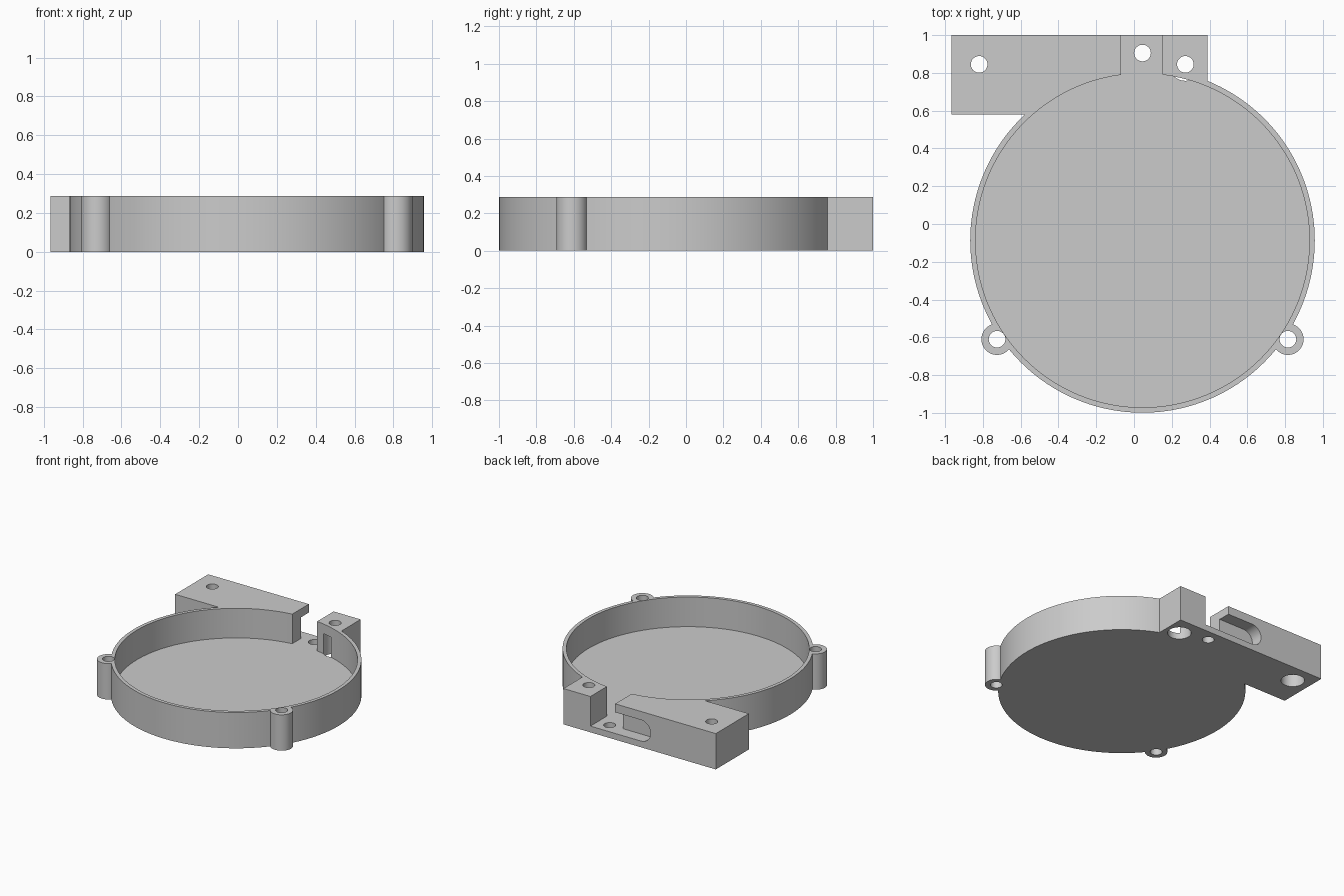
import bpy
import math
from math import pi

cube = bpy.data.objects.get("Cube")
if cube:
    bpy.data.objects.remove(cube, do_unlink=True)

HEIGHT, FLOOR = 0.288, 0.05
CX, CY = 0.045, -0.087          # centre of the round tray
OVER = 0.1                      # cutter overshoot

grey = bpy.data.materials.new("plain grey")
grey.use_nodes = True
colour = (0.6, 0.6, 0.6, 1)
grey.diffuse_color = colour
grey.node_tree.nodes["Principled BSDF"].inputs["Base Color"].default_value = colour


def cylinder(name, x, y, r, z0, z1, sides=48):
    bpy.ops.mesh.primitive_cylinder_add(vertices=sides, radius=r, depth=z1 - z0,
                                        location=(x, y, (z0 + z1) / 2))
    ob = bpy.context.object
    ob.name = name
    return ob


def box(name, x0, x1, y0, y1, z0, z1):
    bpy.ops.mesh.primitive_cube_add(size=1, location=((x0 + x1) / 2, (y0 + y1) / 2, (z0 + z1) / 2))
    ob = bpy.context.object
    ob.name = name
    ob.scale = (x1 - x0, y1 - y0, z1 - z0)
    bpy.ops.object.transform_apply(location=False, rotation=False, scale=True)
    return ob


def prism_xz(name, outline, y0, y1):
    """Extrude an outline in the xz plane along y."""
    n = len(outline)
    verts = [(x, y, z) for y in (y0, y1) for x, z in outline]
    faces = [list(range(n)), list(range(2 * n - 1, n - 1, -1))]
    faces += [[i, i + n, (i + 1) % n + n, (i + 1) % n] for i in range(n)]
    mesh = bpy.data.meshes.new(name)
    mesh.from_pydata(verts, [], faces)
    ob = bpy.data.objects.new(name, mesh)
    bpy.context.collection.objects.link(ob)
    bpy.context.view_layer.objects.active = ob
    ob.select_set(True)
    bpy.ops.object.mode_set(mode='EDIT')
    bpy.ops.mesh.select_all(action='SELECT')
    bpy.ops.mesh.normals_make_consistent(inside=False)
    bpy.ops.object.mode_set(mode='OBJECT')
    return ob


def combine(target, tool, operation):
    """Apply a boolean and remove the tool."""
    mod = target.modifiers.new(operation, 'BOOLEAN')
    mod.operation = operation
    mod.solver = 'EXACT'
    mod.object = tool
    bpy.ops.object.select_all(action='DESELECT')
    bpy.context.view_layer.objects.active = target
    target.select_set(True)
    bpy.ops.object.modifier_apply(modifier=mod.name)
    bpy.data.objects.remove(tool, do_unlink=True)


# Round tray body with the mounting block along its back
body = cylinder("tray_housing", CX, CY, 0.912, 0, HEIGHT, 160)
combine(body, box("right_block", -0.965, CX, 0.58, 1.0, 0, HEIGHT), 'UNION')
combine(body, box("left_block", CX - 0.1, 0.39, 0.6, 1.0, 0, HEIGHT), 'UNION')

# Screw bosses at the front
boss_points = [(CX + side * 0.77, -0.61) for side in (-1, 1)]
for x, y in boss_points:
    combine(body, cylinder("boss", x, y, 0.083, 0, HEIGHT), 'UNION')

# Round cavity and the cable slot through the back
combine(body, cylinder("cavity", CX, CY, 0.884, FLOOR, HEIGHT + OVER, 160), 'DIFFERENCE')
combine(body, box("slot", -0.07, 0.15, 0.7, 1 + OVER, FLOOR, HEIGHT + OVER), 'DIFFERENCE')

# Round-ended pocket under the lip beside the slot
r = 0.085
arc = [pi / 2 + pi * i / 20 for i in range(21)]
outline = [(-0.30 + r * math.cos(a), FLOOR + r + r * math.sin(a)) for a in arc]
outline += [(0.0, FLOOR), (0.0, FLOOR + 2 * r)]
combine(body, prism_xz("pocket", outline, 0.9, 1 + OVER), 'DIFFERENCE')

# Screw holes, with wide counterbores from below in the block
block_holes = [(-0.82, 0.845), (0.272, 0.845)]
for x, y in boss_points + block_holes + [(CX, 0.905)]:
    combine(body, cylinder("hole", x, y, 0.044, -OVER, HEIGHT + OVER, 32), 'DIFFERENCE')
for x, y in block_holes:
    combine(body, cylinder("counterbore", x, y, 0.087, -OVER, 0.21), 'DIFFERENCE')

# Finish
body.data.materials.clear()
body.data.materials.append(grey)
for poly in body.data.polygons:
    poly.material_index = 0
bpy.ops.object.select_all(action='DESELECT')
body.select_set(True)
bpy.context.view_layer.objects.active = body
bpy.ops.object.shade_smooth_by_angle(angle=math.radians(30))
